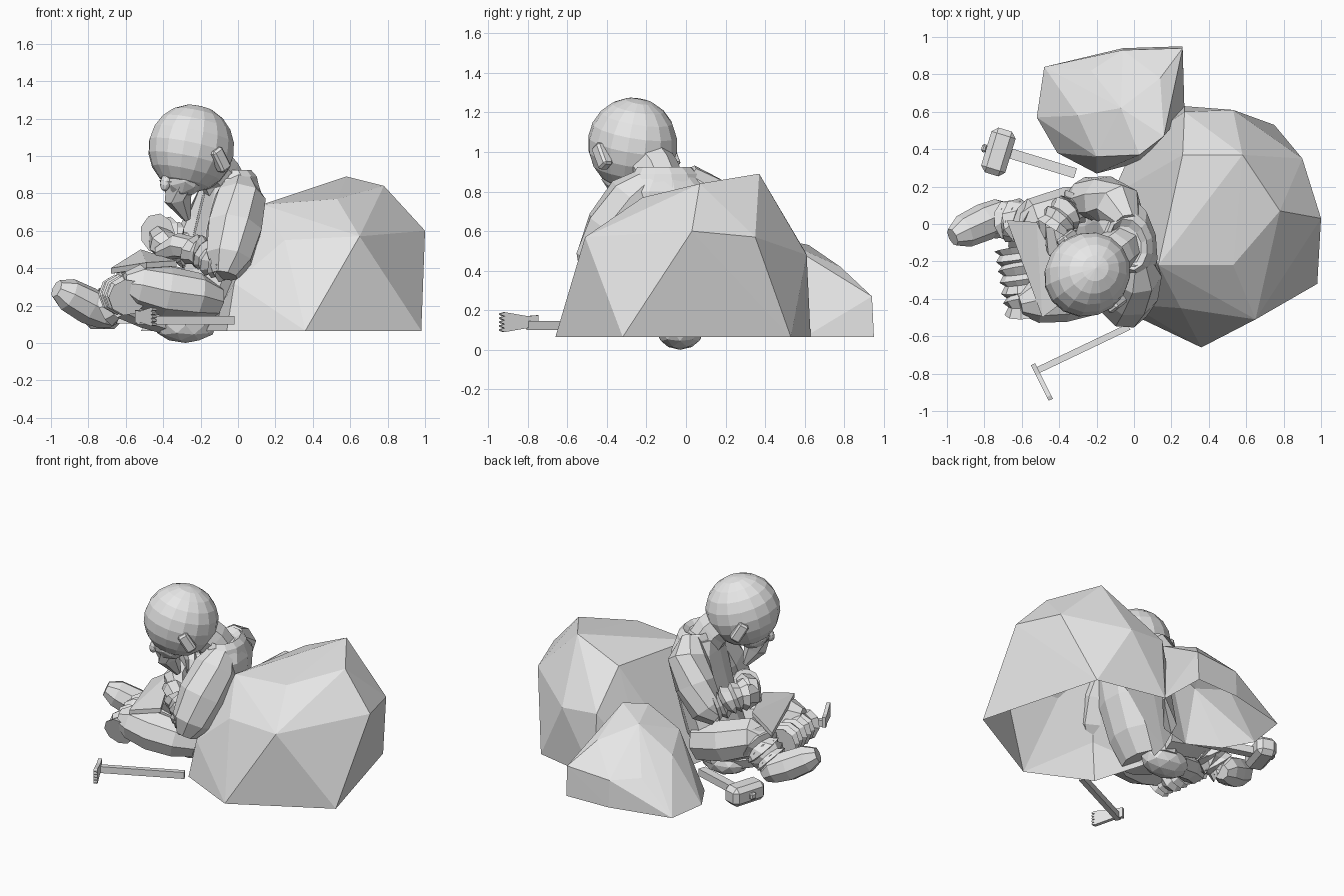
import bpy, bmesh, math, random
from mathutils import Vector, Matrix

random.seed(4)
cube = bpy.data.objects.get("Cube")
if cube:
    bpy.data.objects.remove(cube)

GREY = (0.8, 0.8, 0.8, 1)
stone = bpy.data.materials.new("plain_grey")
stone.use_nodes = True
stone.diffuse_color = GREY
stone.node_tree.nodes["Principled BSDF"].inputs["Base Color"].default_value = GREY
GROUND = .065


def finish(name, bm):
    """Turn a bmesh into a flat shaded object."""
    bmesh.ops.recalc_face_normals(bm, faces=bm.faces[:])
    mesh = bpy.data.meshes.new(name)
    bm.to_mesh(mesh)
    bm.free()
    mesh.materials.append(stone)
    obj = bpy.data.objects.new(name, mesh)
    bpy.context.collection.objects.link(obj)
    return obj


def hull(name, points, open_bottom=False):
    """Faceted solid wrapped around a few corner points."""
    bm = bmesh.new()
    for p in points:
        bm.verts.new(p)
    result = bmesh.ops.convex_hull(bm, input=bm.verts[:])
    inner = [g for g in result["geom_interior"] if isinstance(g, bmesh.types.BMVert)]
    bmesh.ops.delete(bm, geom=inner, context="VERTS")
    bm.normal_update()
    if open_bottom:
        under = [f for f in bm.faces if f.normal.z < -.9]
        bmesh.ops.delete(bm, geom=under, context="FACES")
    return finish(name, bm)


def skin(name, rings):
    """Join rings of points into a capped body."""
    bm = bmesh.new()
    loops = [[bm.verts.new(p) for p in ring] for ring in rings]
    count = len(loops[0])
    for low, high in zip(loops, loops[1:]):
        for i in range(count):
            j = (i + 1) % count
            bm.faces.new((low[i], low[j], high[j], high[i]))
    bm.faces.new(loops[0][::-1])
    bm.faces.new(loops[-1])
    return finish(name, bm)


def circle(sides):
    return [(math.cos(math.tau * i / sides), math.sin(math.tau * i / sides)) for i in range(sides)]


def tube(name, path, sides=8):
    """Limb through (x, y, z, radius) stations."""
    centres = [Vector(p[:3]) for p in path]
    rings = []
    for i, c in enumerate(centres):
        along = centres[min(i + 1, len(path) - 1)] - centres[max(i - 1, 0)]
        turn = along.to_track_quat("Z", "Y")
        rings.append([c + turn @ Vector((a, b, 0)) * path[i][3] for a, b in circle(sides)])
    return skin(name, rings)


def pleats(name, start, end, folds):
    """Crumpled cloth sleeve, alternating wide and narrow rings."""
    a, b = Vector(start), Vector(end)
    path = []
    for i in range(folds * 2 + 1):
        p = a.lerp(b, i / (folds * 2))
        wobble = random.uniform(-.008, .008)
        path.append((p.x, p.y + wobble, p.z + wobble, p.w * (.82 if i % 2 else 1.08)))
    return tube(name, path, 9)


def loft(name, stations, yaw):
    """Body through level ovals (x, y, z, half width, half depth)."""
    spin = Matrix.Rotation(yaw, 3, "Z")
    return skin(name, [[Vector((x, y, z)) + spin @ Vector((a * d, b * w, 0)) for a, b in circle(12)]
                       for x, y, z, w, d in stations])


def ball(name, centre, size, yaw=0, tilt=0, fine=False):
    bm = bmesh.new()
    if fine:
        bmesh.ops.create_uvsphere(bm, u_segments=16, v_segments=10, radius=1)
    else:
        bmesh.ops.create_icosphere(bm, subdivisions=2, radius=1)
    place = (Matrix.Translation(centre) @ Matrix.Rotation(yaw, 4, "Z")
             @ Matrix.Rotation(tilt, 4, "Y") @ Matrix.Diagonal((*size, 1)))
    bmesh.ops.transform(bm, matrix=place, verts=bm.verts[:])
    return finish(name, bm)


def block(name, centre, size, yaw, bevel=0, tilt=0):
    bm = bmesh.new()
    bmesh.ops.create_cube(bm, size=1)
    bmesh.ops.scale(bm, vec=size, verts=bm.verts[:])
    if bevel:
        bmesh.ops.bevel(bm, geom=bm.edges[:], offset=bevel, segments=1, affect="EDGES")
    place = Matrix.Translation(centre) @ Matrix.Rotation(yaw, 4, "Z") @ Matrix.Rotation(tilt, 4, "Y")
    bmesh.ops.transform(bm, matrix=place, verts=bm.verts[:])
    return finish(name, bm)


# Boulders, hollow underneath
big_base = [(.36, -.66), (.98, -.32), (.75, .53), (.27, .63), (0, .42), (-.12, .15), (-.17, -.1), (-.06, -.46)]
big_top = [(.65, -.51, .57), (.25, -.45, .55), (1, .03, .6), (.9, .35, .57), (.53, .61, .48), (-.02, -.43, .32),
           (.58, .37, .89), (.78, .07, .84), (.53, -.22, .77), (.13, -.22, .74), (.26, .37, .75), (.27, .6, .5)]
hull("big_boulder", [(x, y, GROUND) for x, y in big_base] + big_top, True)
small_base = [(-.48, .84), (-.25, .84), (-.06, .94), (.26, .95), (.27, .6), (.03, .33), (-.2, .27), (-.41, .38), (-.52, .57)]
small_top = [(-.07, .62, .53), (.03, .37, .55), (.16, .47, .56), (.26, .94, .27), (-.06, .93, .25),
             (.14, .78, .42), (-.23, .82, .27), (-.3, .58, .36), (-.2, .36, .43)]
hull("small_boulder", [(x, y, GROUND) for x, y in small_base] + small_top, True)

# Torso and collar
lean = math.radians(13)
loft("torso", [(-.22, -.1, .1, .2, .14), (-.17, -.1, .25, .24, .18), (-.09, -.1, .48, .25, .17),
               (-.05, -.09, .68, .28, .16), (-.03, -.09, .8, .26, .15), (-.03, -.1, .88, .17, .13)], lean)
loft("collar", [(-.02, -.1, .8, .2, .14), (-.02, -.1, .89, .17, .12), (-.03, -.11, .925, .14, .1),
                (-.05, -.12, .9, .11, .09)], lean)
tube("neck", [(-.05, -.11, .8, .12), (-.1, -.15, .9, .12), (-.2, -.23, 1, .13)])

# Head, looking down and forward
facing = math.radians(37)
middle = Vector((-.25, -.27, 1.04))
ball("head", middle, (.238, .222, .235), facing, .25, True)
front = Vector((-math.cos(facing), -math.sin(facing), 0))
side = Vector((front.y, -front.x, 0))
up = Vector((0, 0, 1))
ball("jaw", middle + front * .05 - up * .15, (.13, .13, .11), facing, -.4)
ball("nose", middle + front * .17 - up * .18, (.03, .03, .05), facing, .3)
tube("beard", [(-.32, -.32, .87, .1), (-.32, -.31, .77, .075), (-.27, -.27, .66, .02)], 7)
for label, sign in (("left", -1), ("right", 1)):
    ear = middle + side * .215 * sign - front * .03 - up * .06
    block(label + "_ear", ear, (.07, .06, .13), facing, .012, -.55)

# Arms with crumpled cuffs and folded hands
tube("left_upper_arm", [(.01, -.17, .87, .07), (.01, -.26, .77, .14), (-.02, -.36, .61, .155),
                        (-.05, -.44, .45, .13), (-.07, -.47, .36, .07)])
pleats("left_forearm", (-.07, -.43, .42, .09), (-.24, -.32, .5, .085), 5)
tube("left_hand", [(-.22, -.33, .5, .06), (-.32, -.25, .52, .07), (-.42, -.17, .48, .04)], 7)
tube("right_upper_arm", [(-.04, .0, .88, .07), (-.08, .09, .79, .13), (-.16, .13, .64, .13),
                         (-.26, .14, .5, .11), (-.33, .12, .45, .06)])
pleats("right_forearm", (-.3, .12, .52, .09), (-.43, -.02, .59, .1), 4)
tube("right_hand", [(-.42, 0, .57, .06), (-.4, -.12, .53, .08), (-.32, -.2, .46, .04)], 7)

# Legs and boots
tube("right_thigh", [(-.16, .06, .22, .13), (-.35, .06, .27, .14), (-.53, .01, .33, .13), (-.6, -.01, .31, .08)])
pleats("right_trouser_cuff", (-.55, .0, .3, .13), (-.7, .02, .19, .1), 5)
tube("right_boot", [(-.66, .07, .12, .05), (-.71, .05, .16, .09), (-.8, .01, .2, .1),
                    (-.91, -.04, .26, .09), (-.97, -.07, .29, .05)])
tube("left_thigh", [(-.12, -.3, .22, .09), (-.22, -.36, .25, .125), (-.38, -.39, .275, .135),
                    (-.53, -.41, .31, .12), (-.61, -.43, .32, .06)])
pleats("left_trouser_cuff", (-.59, -.47, .25, .095), (-.64, -.13, .26, .1), 6)
tube("left_shin", [(-.62, -.16, .22, .09), (-.5, -.08, .17, .09), (-.36, -.04, .13, .09)])
ball("left_boot", (-.28, -.03, .095), (.17, .12, .095))

# Apron draped over the lap
lap = [(-.68, .02, .4), (-.52, .01, .5), (-.33, -.38, .44), (-.49, -.5, .43)]
hull("apron", [(x, y, z + lift) for x, y, z in lap for lift in (0, -.03)])

# Hammer on the ground
swing = math.radians(-17)
block("hammer_handle", (-.49, .325, .13), (.37, .055, .05), swing)
block("hammer_head", (-.725, .385, .14), (.135, .25, .13), swing, .03)
block("hammer_handle_end", (-.8, .405, .14), (.03, .045, .045), swing, .01)

# Hatchet with a notched blade edge
block("hatchet_handle", (-.28, -.67, .122), (.56, .035, .045), math.radians(25.5))
heel, edge = Vector((-.54, -.75, .14)), Vector((-.455, -.92, .14))
across = Vector((.011, .005, 0))


def blade_corners(place, half):
    return [place + across * s + up * half * t for s in (-1, 1) for t in (-1, 1)]


hull("hatchet_blade", blade_corners(heel.lerp(edge, .25), .028) + blade_corners(edge, .05))
hull("hatchet_poll", blade_corners(heel, .035) + blade_corners(heel.lerp(edge, .35), .03))
for i in range(5):
    root = edge + up * (i - 2) * .02
    tip = root + (edge - heel).normalized() * .022
    hull("blade_notch", blade_corners(root, .01) + blade_corners(tip, .004))
